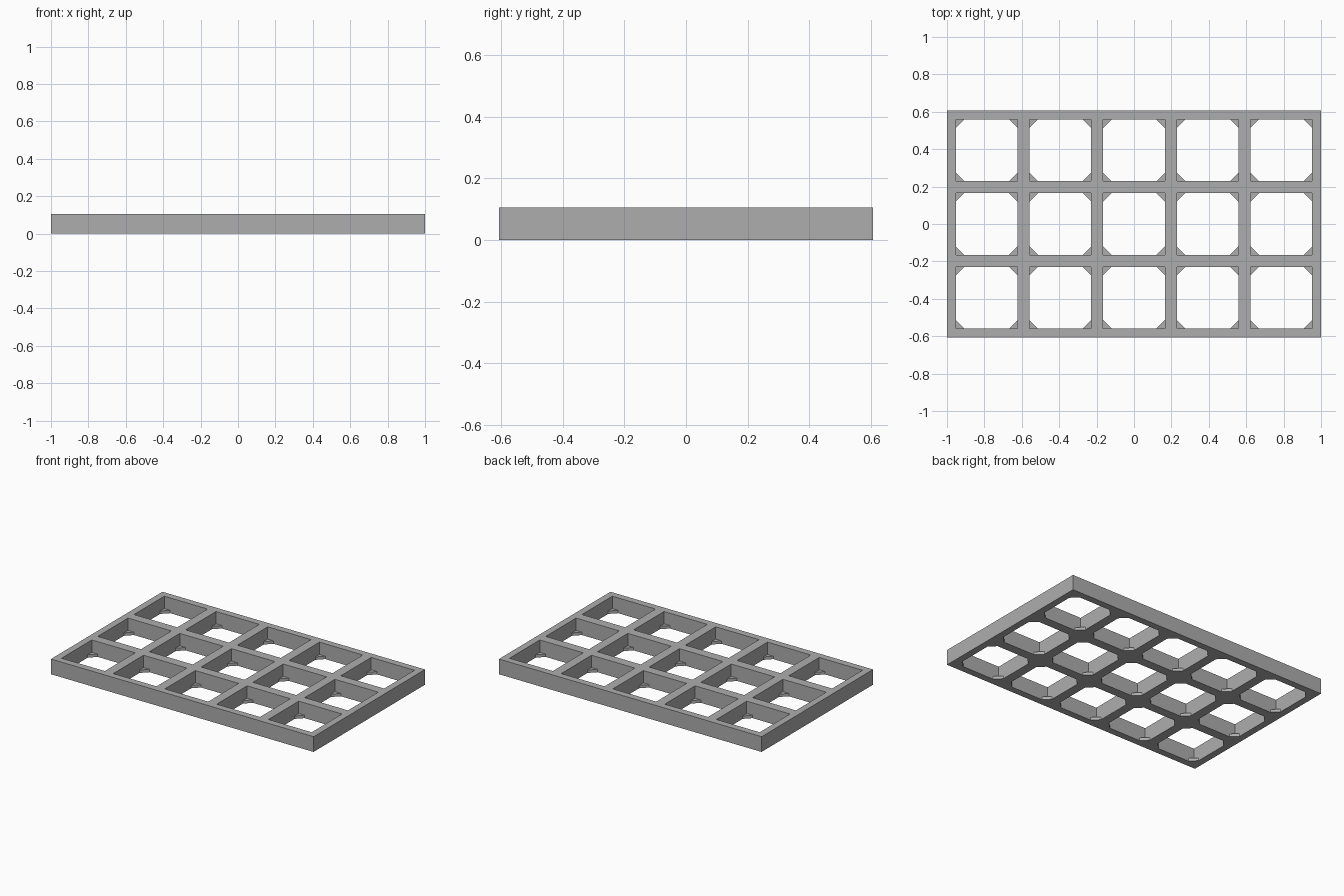
import bpy, bmesh

cube = bpy.data.objects.get("Cube")
if cube:
    bpy.data.objects.remove(cube, do_unlink=True)

COLS, ROWS = 5, 3
PITCH, HOLE = 0.394, 0.33           # cell spacing and opening size
HALF_X, HALF_Y = 1.0, 0.606
HEIGHT, TAB_HEIGHT, TAB = 0.105, 0.02, 0.045

gray = bpy.data.materials.new("plain gray")
gray.use_nodes = True
gray.diffuse_color = (0.42, 0.42, 0.42, 1)
gray.node_tree.nodes["Principled BSDF"].inputs["Base Color"].default_value = gray.diffuse_color


def centres(count):
    return [(i - (count - 1) / 2) * PITCH for i in range(count)]


def cuts(count, half):
    """Grid lines along one axis: outer edges plus both sides of each opening."""
    inner = [c + s * HOLE / 2 for c in centres(count) for s in (-1, 1)]
    return [-half] + inner + [half]


def slab(name, polygons, thickness):
    """Turn flat polygons on the ground into an upright solid."""
    bm = bmesh.new()
    for poly in polygons:
        face = bm.faces.new([bm.verts.new((x, y, 0)) for x, y in poly])
        face.normal_update()
        if face.normal.z < 0:
            face.normal_flip()
    bmesh.ops.remove_doubles(bm, verts=bm.verts, dist=0.0001)
    mesh = bpy.data.meshes.new(name)
    bm.to_mesh(mesh)
    bm.free()
    mesh.materials.append(gray)
    obj = bpy.data.objects.new(name, mesh)
    bpy.context.collection.objects.link(obj)
    mod = obj.modifiers.new("thickness", "SOLIDIFY")
    mod.thickness = thickness
    mod.offset = 1
    return obj


# Lattice frame: every grid cell except the openings
xs, ys = cuts(COLS, HALF_X), cuts(ROWS, HALF_Y)
cells = []
for i, (x0, x1) in enumerate(zip(xs, xs[1:])):
    for j, (y0, y1) in enumerate(zip(ys, ys[1:])):
        if not (i % 2 and j % 2):
            cells.append([(x0, y0), (x1, y0), (x1, y1), (x0, y1)])
slab("lattice_frame", cells, HEIGHT)

# Thin triangular support tabs in the bottom corners of each opening
tabs = []
for cx in centres(COLS):
    for cy in centres(ROWS):
        for sx in (-1, 1):
            for sy in (-1, 1):
                x, y = cx + sx * HOLE / 2, cy + sy * HOLE / 2
                tabs.append([(x, y), (x - sx * TAB, y), (x, y - sy * TAB)])
slab("corner_tabs", tabs, TAB_HEIGHT)
